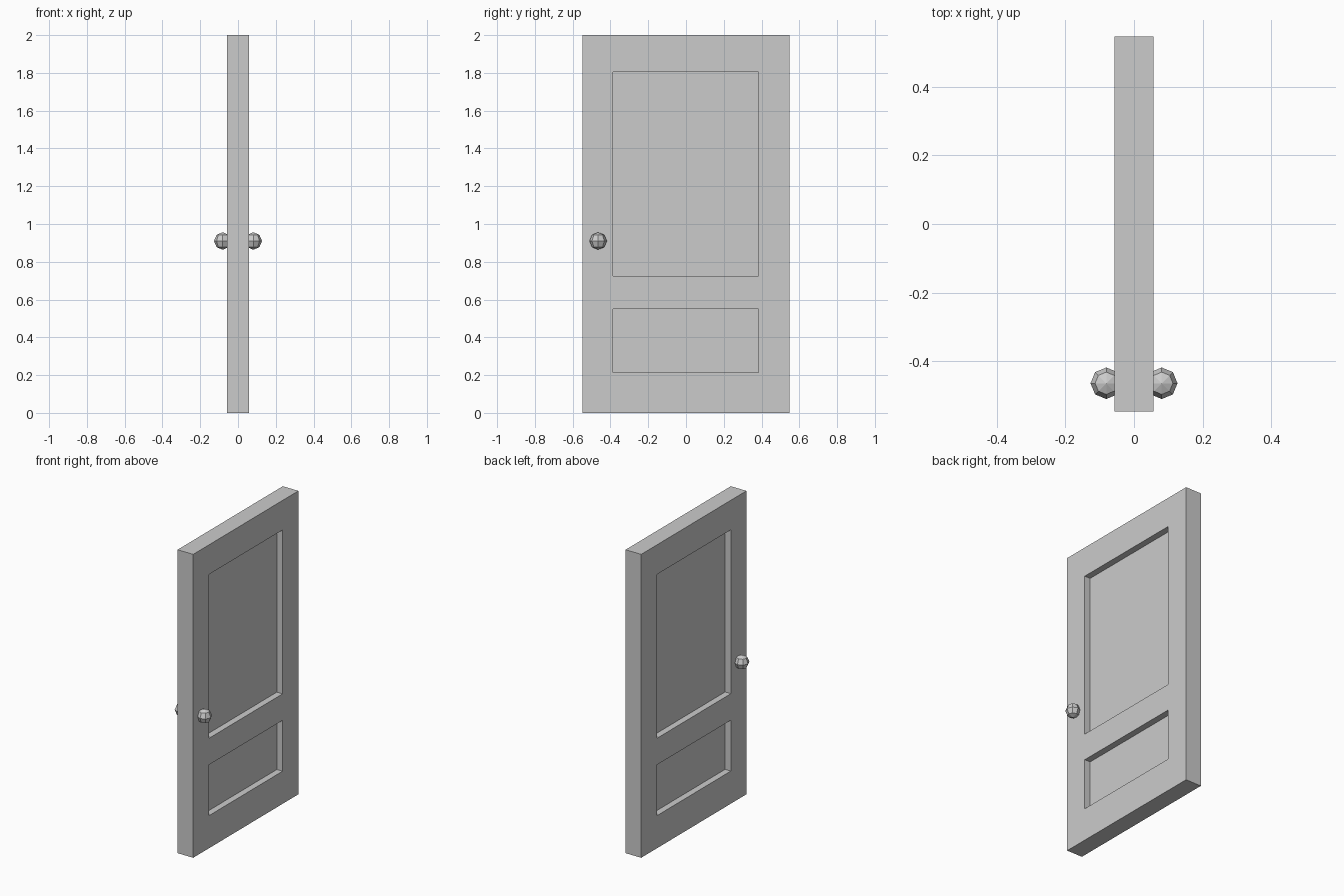
import bpy, bmesh
from mathutils import Matrix, Vector

if "Cube" in bpy.data.objects:
    bpy.data.objects.remove(bpy.data.objects["Cube"])

HALF_T, HALF_W, HEIGHT = 0.057, 0.548, 2.0
RECESS = 0.042
KNOB_R = 0.046


def make_object(name, bm):
    mesh = bpy.data.meshes.new(name)
    bmesh.ops.recalc_face_normals(bm, faces=bm.faces)
    bm.to_mesh(mesh)
    bm.free()
    obj = bpy.data.objects.new(name, mesh)
    bpy.context.collection.objects.link(obj)
    return obj


def box(name, lo, hi):
    lo, hi = Vector(lo), Vector(hi)
    bm = bmesh.new()
    bmesh.ops.create_cube(bm, size=1, matrix=Matrix.Translation((lo + hi) / 2)
                          @ Matrix.Diagonal((*(hi - lo), 1)))
    return make_object(name, bm)


# Door slab
door = box("door_slab", (-HALF_T, -HALF_W, 0), (HALF_T, HALF_W, HEIGHT))

# Recessed panels, cut into both faces
for label, z0, z1 in (("lower", 0.215, 0.55), ("upper", 0.725, 1.805)):
    for side in (-1, 1):
        xs = sorted((side * (HALF_T - RECESS), side * 0.15))
        cutter = box(f"{label}_panel_cutter", (xs[0], -0.386, z0), (xs[1], 0.383, z1))
        cutter.hide_render = True
        cutter.hide_set(True)
        mod = door.modifiers.new(f"{label}_recess", 'BOOLEAN')
        mod.operation = 'DIFFERENCE'
        mod.solver = 'EXACT'
        mod.object = cutter

# Faceted knobs, one on each face
for name, side in (("left_knob", -1), ("right_knob", 1)):
    bm = bmesh.new()
    bmesh.ops.create_uvsphere(bm, u_segments=8, v_segments=4, radius=KNOB_R,
                              matrix=Matrix.Translation((side * 0.081, -0.465, 0.91)))
    make_object(name, bm)
